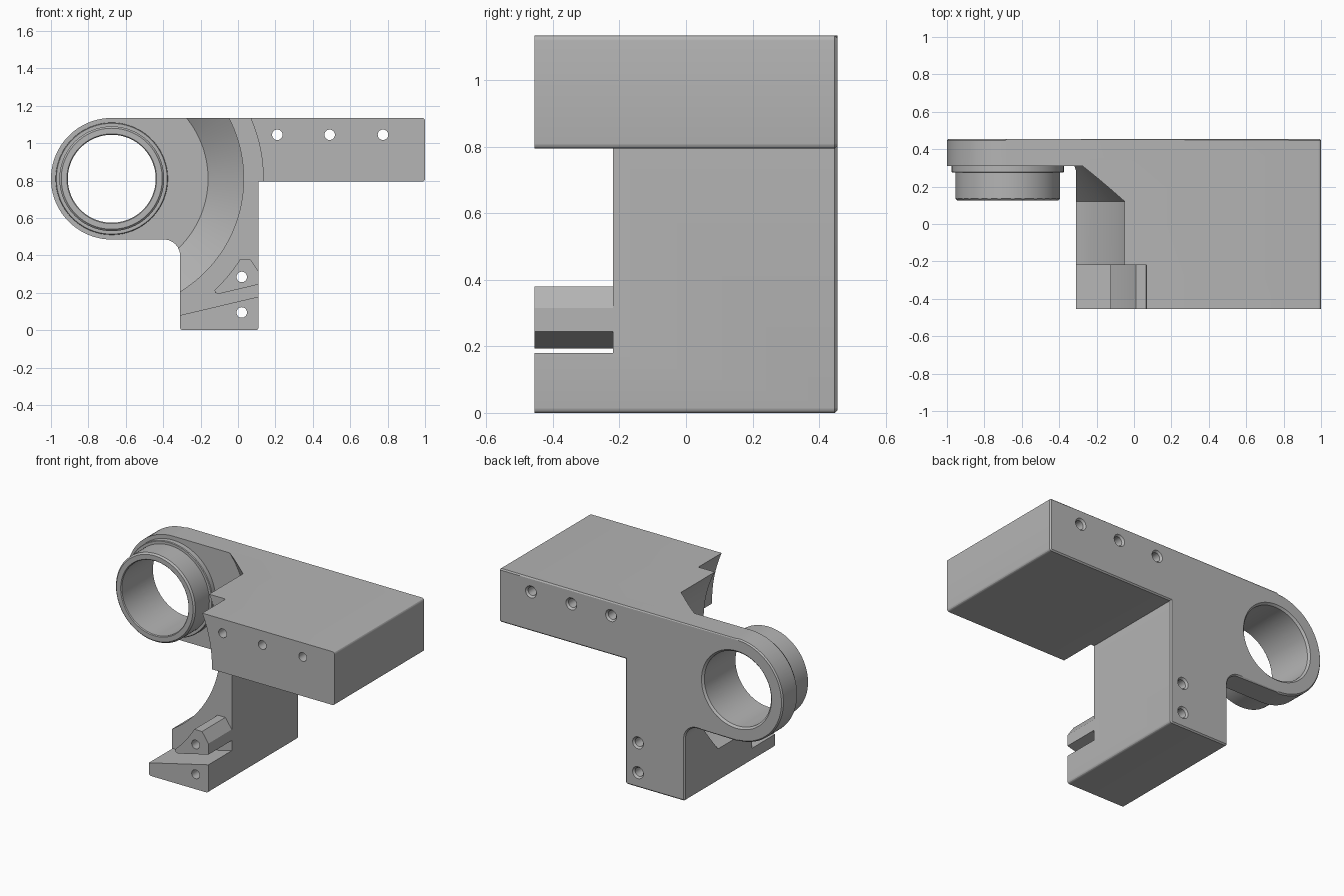
import bpy, bmesh, math
from mathutils import Vector, Matrix

cube = bpy.data.objects.get("Cube")
if cube:
    bpy.data.objects.remove(cube, do_unlink=True)

grey = bpy.data.materials.new("machined_grey")
grey.use_nodes = True
GREY = (0.46, 0.46, 0.46, 1)
grey.diffuse_color = GREY
grey.node_tree.nodes["Principled BSDF"].inputs["Base Color"].default_value = GREY

FRONT, STEP, PLATE, BACK = -0.455, -0.22, 0.31, 0.455
RING = (-0.675, 0.81)


def finish(bm, name):
    bmesh.ops.remove_doubles(bm, verts=bm.verts, dist=0.0002)
    bmesh.ops.recalc_face_normals(bm, faces=bm.faces)
    mesh = bpy.data.meshes.new(name)
    bm.to_mesh(mesh)
    bm.free()
    mesh.materials.append(grey)
    ob = bpy.data.objects.new(name, mesh)
    bpy.context.collection.objects.link(ob)
    return ob


def rounded(corners):
    """Outline from (x, z, radius) corners."""
    out = []
    for i, (x, z, r) in enumerate(corners):
        p = Vector((x, z))
        if not r:
            out.append(p)
            continue
        a = (Vector(corners[i - 1][:2]) - p).normalized()
        b = (Vector(corners[(i + 1) % len(corners)][:2]) - p).normalized()
        half = a.angle(b) / 2
        c = p + (a + b).normalized() * (r / math.sin(half))
        t = r / math.tan(half)
        v0, v1 = p + a * t - c, p + b * t - c
        n = 24 if r > 0.2 else 8 if r > 0.05 else 4
        out += [c + v0.lerp(v1, k / n).normalized() * r for k in range(n + 1)]
    return out


def prism(name, outline, y0, y1, back_bevel=0):
    bm = bmesh.new()
    face = bm.faces.new([bm.verts.new((p[0], y0, p[1])) for p in outline])
    bmesh.ops.remove_doubles(bm, verts=bm.verts, dist=0.0005)
    ext = bmesh.ops.extrude_face_region(bm, geom=bm.faces[:])["geom"]
    for v in ext:
        if isinstance(v, bmesh.types.BMVert):
            v.co.y = y1
    if back_bevel:
        rim = [e for e in bm.edges if all(abs(v.co.y - y1) < 1e-5 for v in e.verts)]
        bmesh.ops.bevel(bm, geom=rim, offset=back_bevel, segments=1, affect='EDGES')
    return finish(bm, name)


def lathe(name, centre, profile, steps, closed=True):
    """Revolve (radius, y) points about a front-to-back axis."""
    bm = bmesh.new()
    x, z = centre
    vs = [bm.verts.new((x + r, y, z)) for r, y in profile]
    es = [bm.edges.new((vs[i], vs[(i + 1) % len(vs)]))
          for i in range(len(vs) if closed else len(vs) - 1)]
    bmesh.ops.spin(bm, geom=vs + es, cent=(x, 0, z), axis=(0, 1, 0),
                   angle=math.tau, steps=steps)
    return finish(bm, name)


def cut(ob, cutter):
    cutter.hide_render = True
    mod = ob.modifiers.new("cut", 'BOOLEAN')
    mod.operation, mod.solver, mod.object = 'DIFFERENCE', 'EXACT', cutter
    bpy.context.view_layer.objects.active = ob
    bpy.ops.object.modifier_apply(modifier=mod.name)
    bpy.data.objects.remove(cutter, do_unlink=True)


def smooth(ob):
    bpy.ops.object.select_all(action='DESELECT')
    ob.select_set(True)
    bpy.context.view_layer.objects.active = ob
    bpy.ops.object.shade_smooth_by_angle(angle=math.radians(25))


# Bracket: full outline run front to back, chamfered at the back
body = prism("bracket_body", rounded([
    (-1, 1.135, 0.325), (1, 1.135, 0.015), (1, 0.795, 0.015), (0.11, 0.795, 0),
    (0.11, 0, 0.015), (-0.31, 0, 0.015), (-0.31, 0.485, 0.085),
    (-1, 0.485, 0.325)]), FRONT, BACK, 0.008)

# Stepped and conical clearance around the ring
cut(body, lathe("clearance_cutter", RING, [
    (0, -0.6), (0.81, -0.6), (0.81, STEP), (0.705, STEP), (0.705, 0.12),
    (0.515, PLATE), (0, PLATE)], 128, False))

# Open space between upper block and lower clip
cut(body, prism("gap_cutter", [
    (-0.5, 0.38), (0.065, 0.38), (0.13, 0.286), (0.13, 0.8), (-0.5, 0.8)],
    -0.6, STEP))

# Slanted slot under the clip
cut(body, prism("slot_cutter", [
    (0.2, 0.201), (0.2, 0.266), (-0.105, 0.194), (-0.122, 0.2),
    (-0.125, 0.212), (-0.16, 0.25), (-0.4, 0.25), (-0.4, 0.059)], -0.6, STEP))

# Ring bore with chamfered back rim
cut(body, lathe("bore_cutter", RING, [
    (0, 0.2), (0.235, 0.2), (0.235, 0.443), (0.255, 0.463), (0, 0.463)],
    96, False))

# Through holes, countersunk at the back
for spot in [(0.21, 1.045), (0.49, 1.045), (0.775, 1.045), (0.02, 0.285), (0.02, 0.095)]:
    cut(body, lathe("hole_cutter", spot, [
        (0, -0.6), (0.028, -0.6), (0.028, 0.443), (0.045, 0.463), (0, 0.463)],
        32, False))
smooth(body)

# Tube and flange in front of the plate
tube = lathe("ring_tube", RING, [
    (0.235, PLATE), (0.235, 0.13), (0.24, 0.125), (0.27, 0.125), (0.28, 0.135),
    (0.28, 0.275), (0.296, 0.275), (0.30, 0.279), (0.30, PLATE)], 96)
smooth(tube)
